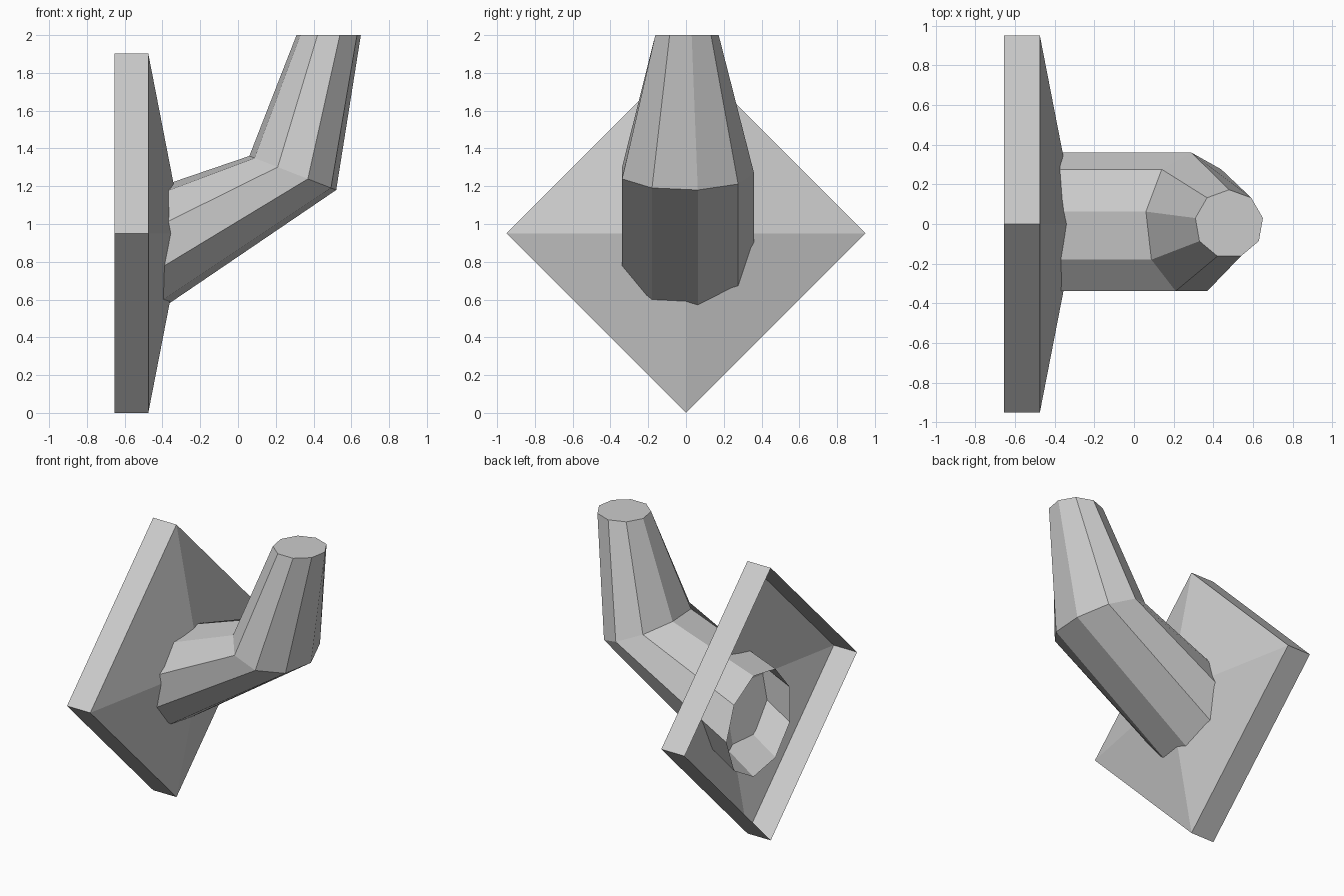
import bpy
import bmesh
from math import cos, sin, radians

if "Cube" in bpy.data.objects:
    bpy.data.objects.remove(bpy.data.objects["Cube"])


def make_object(name, bm):
    mesh = bpy.data.meshes.new(name)
    bm.to_mesh(mesh)
    bm.free()
    obj = bpy.data.objects.new(name, mesh)
    bpy.context.collection.objects.link(obj)
    return obj


def bridge(bm, a, b):
    n = len(a)
    for i in range(n):
        j = (i + 1) % n
        bm.faces.new((a[i], a[j], b[j], b[i]))


# Wall plate: diamond rim with a shallow pyramid front, open at the back
bm = bmesh.new()
R = 0.951
rings = [[bm.verts.new((x, R * cos(radians(90 * i)), R + R * sin(radians(90 * i))))
          for i in range(4)] for x in (-0.655, -0.475)]
bridge(bm, *rings)
apex = bm.verts.new((-0.29, 0, R))
for i in range(4):
    bm.faces.new((rings[1][i], rings[1][(i + 1) % 4], apex))
bmesh.ops.recalc_face_normals(bm, faces=bm.faces)
make_object("wall_plate", bm)

# Bent nine-sided arm: each ring is (centre x, centre z, axis x, axis z, y radius)
bm = bmesh.new()
sections = [
    (-0.565, 0.795, 0.0, -0.357, 0.36),
    (0.29, 1.27, 0.2335, -0.0914, 0.36),
    (0.48, 2.0, 0.173, 0.0, 0.173),
]
rings = []
for cx, cz, ux, uz, ry in sections:
    ring = []
    for i in range(9):
        a = radians(40 * i)
        ring.append(bm.verts.new((cx + ux * sin(a), ry * cos(a), cz + uz * sin(a))))
    rings.append(ring)
for a, b in zip(rings, rings[1:]):
    bridge(bm, a, b)
bm.faces.new(rings[-1])  # closed tip, open root
bmesh.ops.recalc_face_normals(bm, faces=bm.faces)
make_object("bent_arm", bm)
